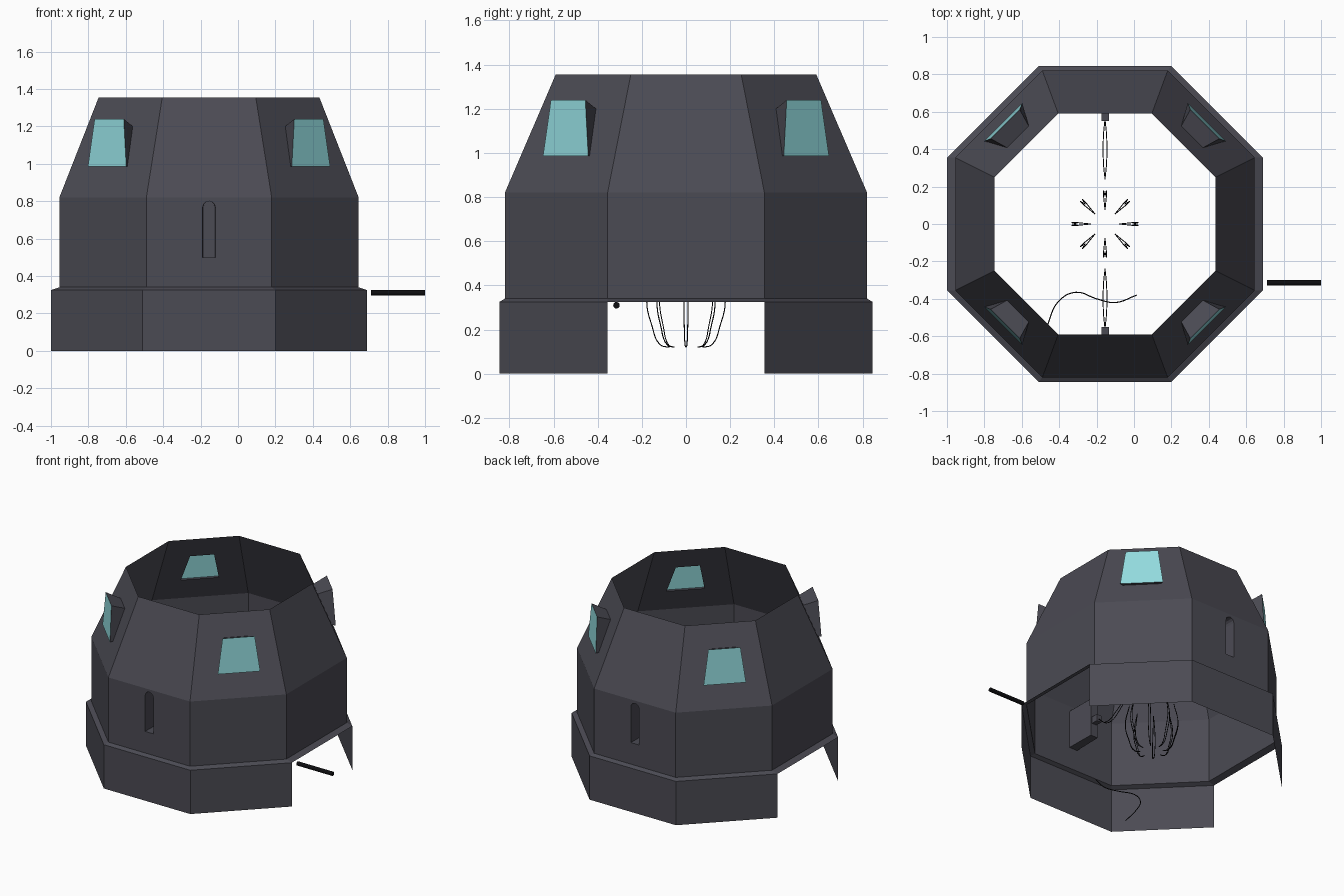
import bpy, bmesh, math
from mathutils import Vector

if "Cube" in bpy.data.objects:
    bpy.data.objects.remove(bpy.data.objects["Cube"])

CX = -0.155  # the shell sits left of centre to make room for the rod


def material(name, rgb):
    m = bpy.data.materials.new(name)
    m.diffuse_color = (*rgb, 1)
    m.use_nodes = True
    m.node_tree.nodes["Principled BSDF"].inputs["Base Color"].default_value = m.diffuse_color
    return m


GREY = material("dark grey", (0.070, 0.069, 0.087))
TEAL = material("teal glass", (0.287, 0.701, 0.723))
BLACK = material("black", (0.004, 0.004, 0.005))


def mesh_object(name, bm, mat):
    bmesh.ops.remove_doubles(bm, verts=bm.verts, dist=0.0005)
    bmesh.ops.recalc_face_normals(bm, faces=bm.faces)
    me = bpy.data.meshes.new(name)
    bm.to_mesh(me)
    bm.free()
    me.materials.append(mat)
    ob = bpy.data.objects.new(name, me)
    ob.location.x = CX
    bpy.context.collection.objects.link(ob)
    return ob


def octagon(hx, hy, sx, sy, z):
    """Octagon with half extents hx, hy and half flat lengths sx, sy."""
    q = [(sx, -hy), (hx, -sy), (hx, sy), (sx, hy)]
    return [Vector((x, y, z)) for x, y in q + [(-x, -y) for x, y in q]]


def face(bm, pts):
    bm.faces.new([bm.verts.new(p) for p in pts])


def face_with_hole(bm, outer, hole):
    edges = []
    for loop in (outer, hole):
        vs = [bm.verts.new(p) for p in loop]
        edges += [bm.edges.new((vs[i], vs[i - 1])) for i in range(len(vs))]
    n = (outer[1] - outer[0]).cross(outer[2] - outer[0]).normalized()
    bmesh.ops.triangle_fill(bm, edges=edges, use_beauty=True, normal=n)


def tube(bm, a, b):
    for i in range(len(a)):
        face(bm, [a[i - 1], a[i], b[i], b[i - 1]])


def wire(name, paths, radius, res=1):
    cu = bpy.data.curves.new(name, 'CURVE')
    cu.dimensions = '3D'
    cu.bevel_depth = radius
    cu.bevel_resolution = res
    cu.resolution_u = 5
    cu.use_fill_caps = True
    for pts in paths:
        sp = cu.splines.new('BEZIER')
        sp.bezier_points.add(len(pts) - 1)
        for bp, p in zip(sp.bezier_points, pts):
            bp.co = p
            bp.handle_left_type = bp.handle_right_type = 'AUTO'
    cu.materials.append(BLACK)
    ob = bpy.data.objects.new(name, cu)
    bpy.context.collection.objects.link(ob)
    bpy.ops.object.select_all(action='DESELECT')
    ob.select_set(True)
    bpy.context.view_layer.objects.active = ob
    bpy.ops.object.convert(target='MESH')
    return ob


skirt_low = octagon(0.845, 0.845, 0.355, 0.355, 0)
skirt_top = octagon(0.845, 0.845, 0.355, 0.355, 0.325)
wall_low = octagon(0.80, 0.82, 0.335, 0.355, 0.34)
wall_top = octagon(0.80, 0.82, 0.335, 0.355, 0.82)
roof_top = octagon(0.59, 0.59, 0.25, 0.25, 1.355)

# skirt: open on the left and right sides, with a sloping ledge all round
bm = bmesh.new()
for i in range(8):
    j = (i + 1) % 8
    if i not in (1, 5):
        face(bm, [skirt_low[i], skirt_low[j], skirt_top[j], skirt_top[i]])
tube(bm, skirt_top, wall_low)
mesh_object("skirt", bm, GREY)


# arched slot outline in the front and back walls
def arch(sign, y, w=0.034, z0=0.50, z1=0.80):
    pts = [(-w, z0), (w, z0)]
    pts += [(w * math.cos(a), z1 - w + w * math.sin(a))
            for a in (math.pi * k / 6 for k in range(7))]
    return [Vector((x, sign * y, z)) for x, z in pts]


# walls, with the two slots cut out
bm = bmesh.new()
for i in range(8):
    j = (i + 1) % 8
    quad = [wall_low[i], wall_low[j], wall_top[j], wall_top[i]]
    if i in (3, 7):
        face_with_hole(bm, quad, arch(1 if i == 3 else -1, 0.82))
    else:
        face(bm, quad)
mesh_object("wall", bm, GREY)

# slot niches reaching inward
for sign, side in ((-1, "front"), (1, "back")):
    bm = bmesh.new()
    tube(bm, arch(sign, 0.82), arch(sign, 0.60, 0.030))
    face(bm, arch(sign, 0.60, 0.030))
    mesh_object(side + "_niche", bm, GREY)


# dormer outlines, in distance d along the diagonal and half width w
def diagonal_loop(sx, sy, rows):
    k = math.sqrt(0.5)
    pts = []
    for d, w, z in rows:
        ends = [Vector((sx * (d + s * w) * k, sy * (d - s * w) * k, z)) for s in (-1, 1)]
        pts += ends if not pts else ends[::-1]
    return pts


def roof_d(z):
    return 0.8167 + (z - 0.82) * (0.5940 - 0.8167) / 0.535


HOLE = [(roof_d(0.985), 0.13, 0.985), (roof_d(1.20), 0.082, 1.20)]
PANE = [(0.771, 0.145, 0.985), (0.755, 0.11, 1.24)]

# roof slopes, with window openings in the four diagonal ones
bm = bmesh.new()
for i in range(8):
    j = (i + 1) % 8
    quad = [wall_top[i], wall_top[j], roof_top[j], roof_top[i]]
    if i % 2 == 0:
        c = sum(quad, Vector()) / 4
        sx, sy = math.copysign(1, c.x), math.copysign(1, c.y)
        face_with_hole(bm, quad, diagonal_loop(sx, sy, HOLE))
    else:
        face(bm, quad)
mesh_object("roof", bm, GREY)

# dormers and their glass
for sx in (-1, 1):
    for sy in (-1, 1):
        label = ("front" if sy < 0 else "back") + ("_left" if sx < 0 else "_right")
        hole, pane = diagonal_loop(sx, sy, HOLE), diagonal_loop(sx, sy, PANE)
        bm = bmesh.new()
        tube(bm, hole, pane)
        mesh_object(label + "_dormer", bm, GREY)
        bm = bmesh.new()
        face(bm, pane)
        mesh_object(label + "_window", bm, TEAL)

# ring of hanging wires in the middle
paths = []
for k in range(8):
    a = k * math.pi / 4
    for bow in (-0.008, 0.008):
        prof = [(0.15, 0.48, 0), (0.178, 0.33, bow), (0.155, 0.22, bow),
                (0.115, 0.13, bow / 2), (0.075, 0.12, 0)]
        paths.append([(CX + r * math.cos(a) - t * math.sin(a),
                       r * math.sin(a) + t * math.cos(a), z) for r, z, t in prof])
wire("hanging_wires", paths, 0.0025)

# wires reaching inward from the niches, with their sockets
for sign, side in ((-1, "front"), (1, "back")):
    wire(side + "_wires",
         [[(CX, sign * 0.56, 0.62), (CX + b, sign * 0.46, 0.55),
           (CX + b, sign * 0.34, 0.60), (CX, sign * 0.24, 0.70)] for b in (-0.009, 0.009)],
         0.0025)
    bm = bmesh.new()
    bmesh.ops.create_cube(bm, size=1)
    for v in bm.verts:
        v.co = Vector((v.co.x * 0.04, sign * 0.575 + v.co.y * 0.05, 0.62 + v.co.z * 0.05))
    mesh_object(side + "_socket", bm, GREY)

# loose cable on the ground
wire("ground_cable", [[(-0.49, -0.67, 0.003), (-0.455, -0.52, 0.003), (-0.40, -0.41, 0.003),
                       (-0.31, -0.365, 0.003), (-0.20, -0.40, 0.003),
                       (-0.10, -0.42, 0.003), (0.015, -0.38, 0.003)]], 0.003)

# separate rod to the right
wire("rod", [[(0.71, -0.315, 0.31), (1.0, -0.315, 0.31)]], 0.015, 3)
